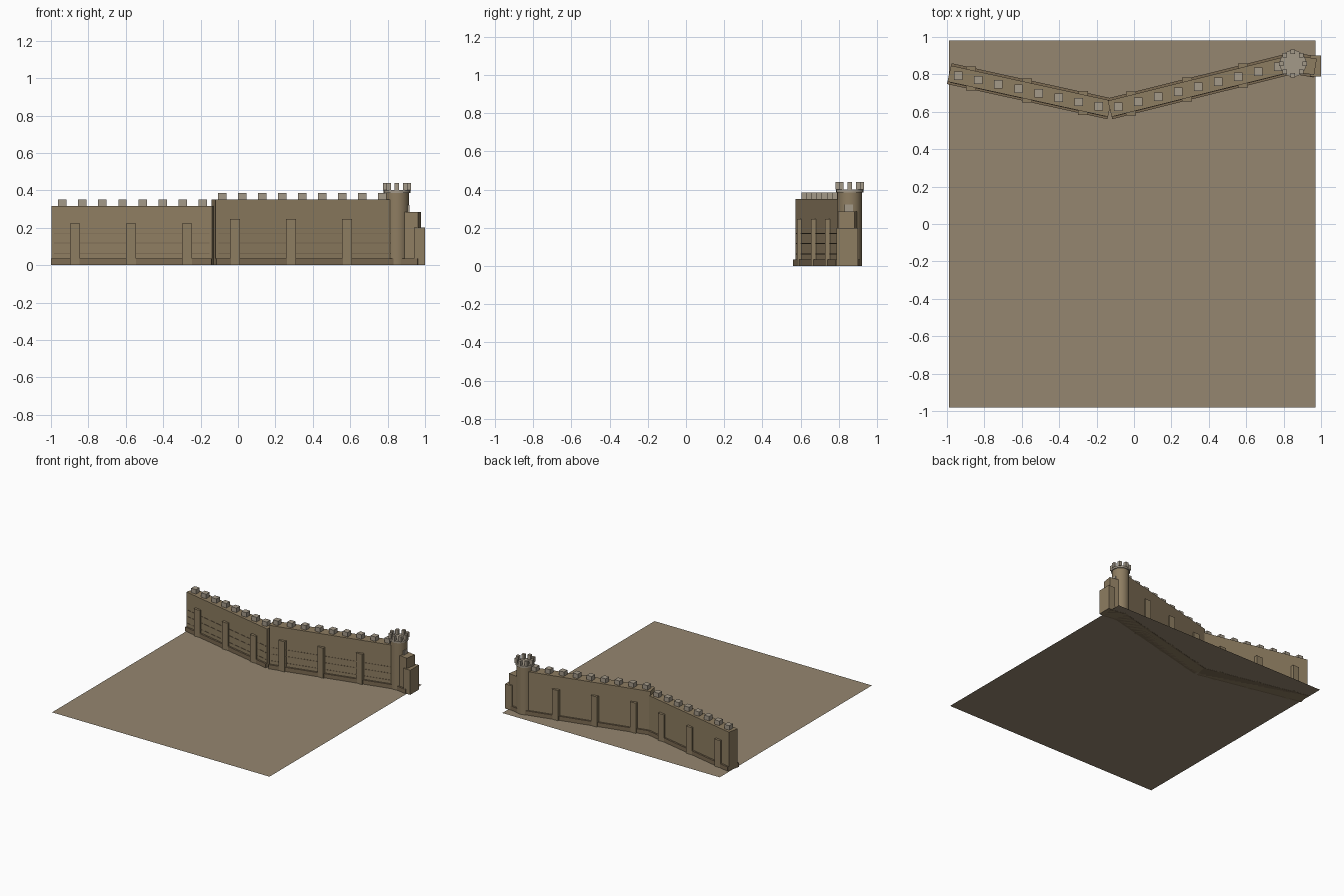
import bpy, math
from mathutils import Vector

if "Cube" in bpy.data.objects:
    bpy.data.objects.remove(bpy.data.objects["Cube"])


def material(name, rgb):
    m = bpy.data.materials.new(name)
    m.diffuse_color = (*rgb, 1)
    m.use_nodes = True
    m.node_tree.nodes["Principled BSDF"].inputs["Base Color"].default_value = m.diffuse_color
    return m


STONE = material("wall_stone", (0.27, 0.205, 0.12))
BASE = material("base_stone", (0.20, 0.145, 0.085))
CAP = material("cap_stone", (0.37, 0.32, 0.25))
SAND = material("sand", (0.30, 0.24, 0.16))


def box(name, x, y, z0, z1, sx, sy, mat, angle=0):
    bpy.ops.mesh.primitive_cube_add(size=1, location=(x, y, (z0 + z1) / 2), rotation=(0, 0, angle))
    o = bpy.context.object
    o.name = name
    o.scale = (sx, sy, z1 - z0)
    o.data.materials.append(mat)
    return o


def cylinder(name, x, y, z0, z1, r, mat):
    bpy.ops.mesh.primitive_cylinder_add(vertices=24, radius=r, depth=z1 - z0, location=(x, y, (z0 + z1) / 2))
    o = bpy.context.object
    o.name = name
    o.data.materials.append(mat)
    bpy.ops.object.shade_smooth_by_angle(angle=math.radians(40))


def wall(name, p, q, height, merlon_xs, buttress_xs=(), courses=()):
    """Straight wall from p to q with plinth, merlons, buttresses and stone courses."""
    p, q = Vector(p), Vector(q)
    d = q - p
    c = (p + q) / 2
    angle = math.atan2(d.y, d.x)
    normal = Vector((-d.y, d.x)).normalized()
    box(name, c.x, c.y, 0, height, d.length, 0.088, STONE, angle)
    box(name + "_plinth", c.x, c.y, 0, 0.035, d.length, 0.114, BASE, angle)

    def centre_y(x):
        return p.y + (x - p.x) * d.y / d.x

    for x in merlon_xs:
        box(name + "_merlon", x, centre_y(x), height - 0.002, height + 0.036, 0.045, 0.045, CAP)
    for x in buttress_xs:
        box(name + "_buttress", x, centre_y(x), 0, height * 0.705, 0.054, 0.128, STONE)
    for z in courses:
        s = c - normal * 0.044
        box(name + "_course", s.x, s.y, z, z + 0.005, d.length * 0.97, 0.004, BASE, angle)


# Ground sheet
bpy.ops.mesh.primitive_plane_add(size=1.96, location=(-0.01, 0, 0.001))
bpy.context.object.name = "ground"
bpy.context.object.data.materials.append(SAND)

# Three wall runs
wall("left_wall", (-0.988, 0.804), (-0.13, 0.616), 0.315,
     [-0.94 + 0.1075 * i for i in range(8)], (-0.872, -0.572, -0.273), (0.06, 0.115, 0.168))
wall("right_wall", (-0.13, 0.616), (0.85, 0.86), 0.35,
     [-0.085 + 0.107 * i for i in range(9)], (-0.016, 0.283, 0.582), (0.06, 0.115, 0.168))
wall("end_wall", (0.85, 0.86), (0.97, 0.84), 0.285, [0.894])

# Low block closing the end of the wall
box("end_block", 0.97, 0.845, 0, 0.2, 0.06, 0.112, STONE)

# Round tower with crown
TX, TY = 0.85, 0.858
cylinder("tower", TX, TY, 0, 0.39, 0.064, STONE)
cylinder("tower_crown", TX, TY, 0.386, 0.402, 0.071, CAP)
for i in range(8):
    a = i * math.pi / 4
    box("tower_merlon", TX + 0.062 * math.cos(a), TY + 0.062 * math.sin(a), 0.4, 0.44, 0.024, 0.024, CAP)
